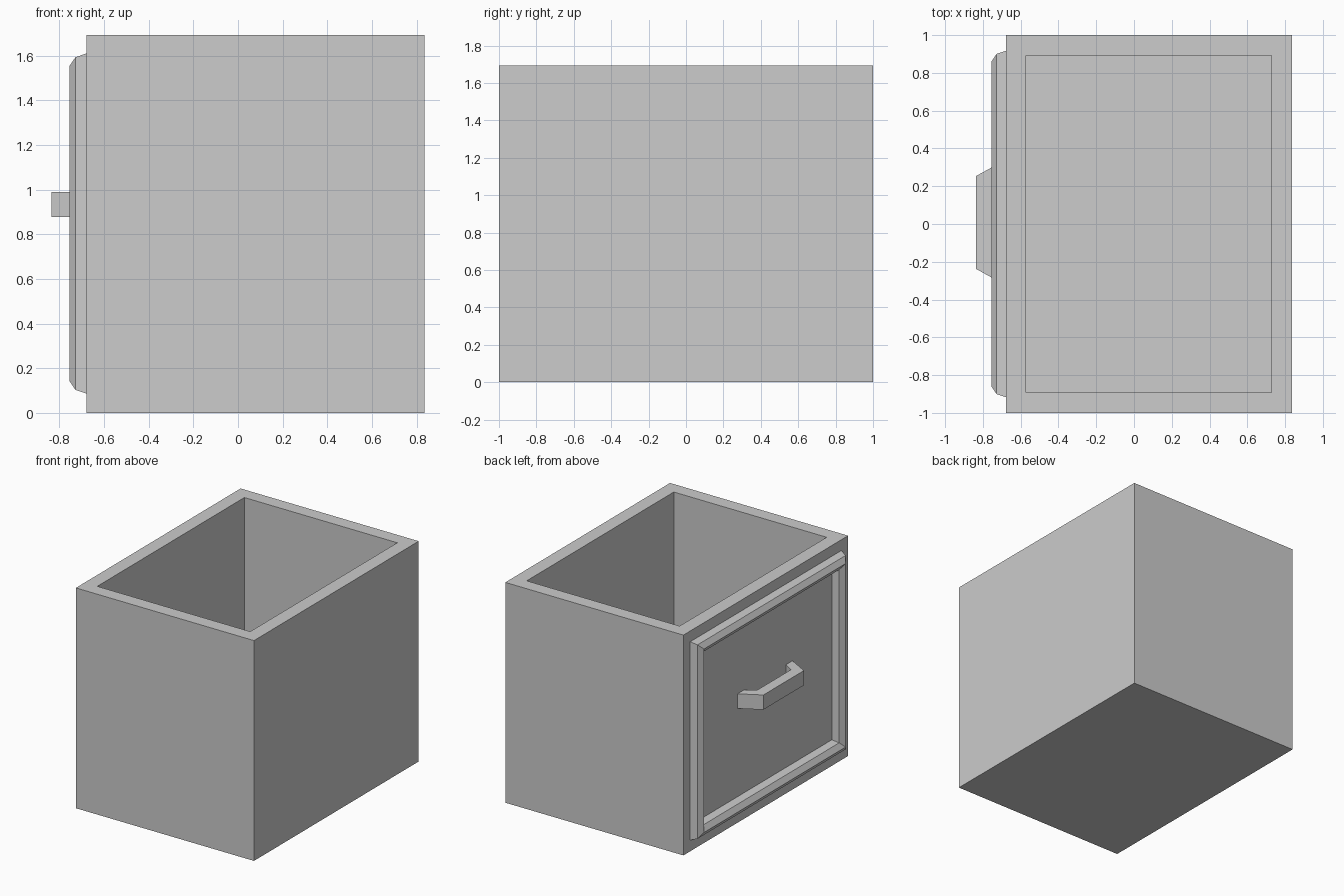
import bpy
import bmesh
from mathutils import Vector

cube = bpy.data.objects.get("Cube")
if cube:
    bpy.data.objects.remove(cube, do_unlink=True)

# Single flat grey
COLOUR = (0.604, 0.604, 0.604, 1)
grey = bpy.data.materials.new("plain grey")
grey.use_nodes = True
grey.diffuse_color = COLOUR
grey.node_tree.nodes["Principled BSDF"].inputs["Base Color"].default_value = COLOUR

HEIGHT = 1.693
LEFT, RIGHT = -0.678, 0.836      # crate sides in x
WALL = 0.107


def finish(name, bm):
    bmesh.ops.recalc_face_normals(bm, faces=bm.faces[:])
    mesh = bpy.data.meshes.new(name)
    bm.to_mesh(mesh)
    bm.free()
    mesh.materials.append(grey)
    obj = bpy.data.objects.new(name, mesh)
    bpy.context.collection.objects.link(obj)


def moved_verts(result):
    return [v for v in result["geom"] if isinstance(v, bmesh.types.BMVert)]


# Open crate: a block with its top inset and pushed down
bm = bmesh.new()
bmesh.ops.create_cube(bm, size=1)
bmesh.ops.scale(bm, vec=(RIGHT - LEFT, 2, HEIGHT), verts=bm.verts)
bmesh.ops.translate(bm, vec=((RIGHT + LEFT) / 2, 0, HEIGHT / 2), verts=bm.verts)
top = max(bm.faces, key=lambda f: f.calc_center_median().z)
bmesh.ops.inset_region(bm, faces=[top], thickness=WALL, use_even_offset=True)
well = bmesh.ops.extrude_face_region(bm, geom=[top])
bmesh.ops.translate(bm, vec=Vector((0, 0, WALL - HEIGHT)), verts=moved_verts(well))
if top.is_valid:
    bmesh.ops.delete(bm, geom=[top], context="FACES_ONLY")
finish("crate", bm)

# Raised moulding: a ridged profile (offset, rise) carried round a rectangle
profile = [(0.057, 0), (0.04, 0.05), (0, 0.077), (-0.04, 0.05), (-0.057, 0)]
bm = bmesh.new()
loops = []
for sy, sz in ((1, 1), (-1, 1), (-1, -1), (1, -1)):
    loops.append([bm.verts.new((LEFT - rise, sy * (0.86 + off),
                                0.848 + sz * (0.705 + off)))
                  for off, rise in profile])
for i, loop in enumerate(loops):
    following = loops[(i + 1) % len(loops)]
    for j in range(len(profile)):
        k = (j + 1) % len(profile)
        bm.faces.new((loop[j], loop[k], following[k], following[j]))
finish("panel_moulding", bm)

# Handle: angled bracket outline extruded upward
half = [(LEFT, 0.255), (LEFT, 0.333), (-0.836, 0.246), (-0.754, 0.205)]
bm = bmesh.new()
a, b = [[bm.verts.new((x, 0.008 + side * y, 0.877)) for x, y in half]
        for side in (1, -1)]
faces = [bm.faces.new(a), bm.faces.new(b[::-1]),
         bm.faces.new((a[2], b[2], b[3], a[3]))]
bmesh.ops.recalc_face_normals(bm, faces=faces)
grown = bmesh.ops.extrude_face_region(bm, geom=faces, use_keep_orig=True)
bmesh.ops.translate(bm, vec=Vector((0, 0, 0.113)), verts=moved_verts(grown))
finish("handle", bm)
